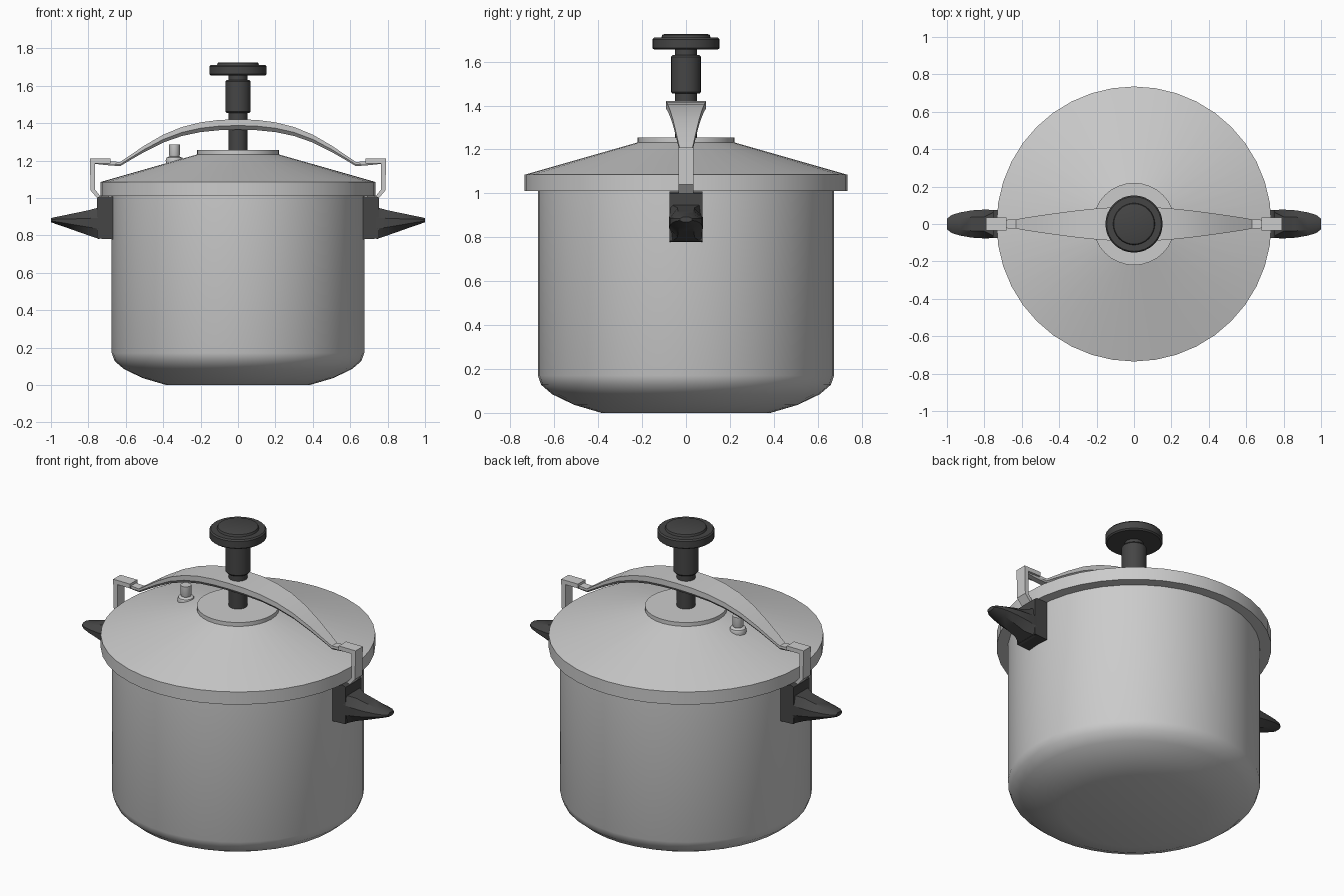
import bpy, bmesh, math

if "Cube" in bpy.data.objects:
    bpy.data.objects.remove(bpy.data.objects["Cube"])

dark = bpy.data.materials.new("black_plastic")
dark.diffuse_color = (0.06, 0.06, 0.06, 1)
dark.use_nodes = True
dark.node_tree.nodes["Principled BSDF"].inputs["Base Color"].default_value = dark.diffuse_color


def finish(bm, name, mat=None, angle=35):
    bmesh.ops.recalc_face_normals(bm, faces=bm.faces)
    me = bpy.data.meshes.new(name)
    bm.to_mesh(me)
    bm.free()
    ob = bpy.data.objects.new(name, me)
    bpy.context.collection.objects.link(ob)
    if mat:
        me.materials.append(mat)
    bpy.ops.object.select_all(action='DESELECT')
    ob.select_set(True)
    bpy.context.view_layer.objects.active = ob
    bpy.ops.object.shade_smooth_by_angle(angle=math.radians(angle))
    return ob


def loft(name, rings, mat=None, angle=35):
    """Skin closed rings of equal length and cap both ends."""
    bm = bmesh.new()
    vs = [[bm.verts.new(p) for p in r] for r in rings]
    n = len(rings[0])
    for a, b in zip(vs, vs[1:]):
        for i in range(n):
            j = (i + 1) % n
            bm.faces.new((a[i], a[j], b[j], b[i]))
    bm.faces.new(vs[0])
    bm.faces.new(vs[-1])
    return finish(bm, name, mat, angle)


def lathe(name, profile, seg=32, mat=None, cx=0, angle=35):
    rings = [[(cx + r * math.cos(2 * math.pi * i / seg),
               r * math.sin(2 * math.pi * i / seg), z) for i in range(seg)]
             for r, z in profile]
    return loft(name, rings, mat, angle)


def extrude_y(name, pts, w, s=1, mat=None):
    """Extrude an x-z outline to a width of 2w, mirrored in x by s."""
    return loft(name, [[(s * x, y, z) for x, z in pts] for y in (-w, w)], mat, 20)


# Pot body
lathe("pot_body", [(0.385, 0), (0.51, 0.037), (0.61, 0.085), (0.66, 0.128),
                   (0.675, 0.17), (0.675, 1.03)], 40)

# Lid with overhanging rim and raised centre disc
lathe("lid", [(0.66, 1.03), (0.675, 1.01), (0.735, 1.01), (0.735, 1.085),
              (0.22, 1.232)], 40, angle=14)
lathe("lid_boss", [(0.22, 1.21), (0.22, 1.255)])

# Pressure valve under the bar
lathe("valve", [(0.04, 1.17), (0.047, 1.20), (0.042, 1.215), (0.026, 1.222),
                (0.029, 1.23), (0.029, 1.285)], 16, cx=-0.34)

# Screw, sleeve and knob
lathe("screw", [(0.05, 1.24), (0.05, 1.67)], 24, dark)
lathe("screw_sleeve", [(0.062, 1.455), (0.068, 1.462), (0.068, 1.622),
                       (0.062, 1.63)], 24, dark)
lathe("knob", [(0.145, 1.655), (0.153, 1.662), (0.153, 1.702), (0.146, 1.71),
               (0.112, 1.71), (0.108, 1.722), (0.10, 1.725)], 32, dark)

# Arched bar, wide in the middle and tapering to flat tabs
half = [(0.0, 1.42, 0.092, 0.055), (0.1, 1.417, 0.09, 0.055),
        (0.2, 1.404, 0.083, 0.052), (0.3, 1.379, 0.073, 0.048),
        (0.4, 1.338, 0.06, 0.042), (0.5, 1.28, 0.046, 0.034),
        (0.58, 1.226, 0.034, 0.026), (0.63, 1.192, 0.025, 0.022),
        (0.69, 1.196, 0.022, 0.022), (0.775, 1.205, 0.022, 0.022)]
path = [(-x, z, w, t) for x, z, w, t in half[:0:-1]] + half
loft("clamp_bar", [[(x, -w, z), (x, w, z), (x, w, z - t * 0.6),
                    (x, w * 0.75, z - t), (x, -w * 0.75, z - t),
                    (x, -w, z - t * 0.6)] for x, z, w, t in path], None, 30)

# Hooks and handles on both sides
for side, s in (("left", -1), ("right", 1)):
    extrude_y(side + "_hook",
              [(0.682, 1.21), (0.792, 1.21), (0.788, 1.04), (0.752, 0.998),
               (0.69, 0.998), (0.69, 1.01), (0.738, 1.012), (0.765, 1.045),
               (0.765, 1.185), (0.682, 1.185)], 0.034, s)
    # Block against the pot wall
    extrude_y(side + "_handle_base",
              [(0.64, 0.777), (0.755, 0.783), (0.755, 1.0), (0.74, 1.008),
               (0.64, 1.008)], 0.075, s, dark)
    # Pointed grip with bevelled sections: x, half width, bottom, top
    rings = []
    for x, w, b, t in ((0.74, 0.075, 0.779, 0.95), (0.80, 0.077, 0.80, 0.934),
                       (0.866, 0.073, 0.823, 0.92), (0.93, 0.062, 0.846, 0.907),
                       (0.975, 0.048, 0.861, 0.898), (1.0, 0.028, 0.87, 0.892)):
        m, h = (b + t) / 2, (t - b) / 2
        f = 0.5 if x > 0.75 else 0.9
        rings.append([(s * x, w * u, m + h * v) for u, v in
                      ((1, 0.35), (f, 1), (-f, 1), (-1, 0.35),
                       (-1, -0.35), (-f, -1), (f, -1), (1, -0.35))])
    loft(side + "_handle_grip", rings, dark, 30)
